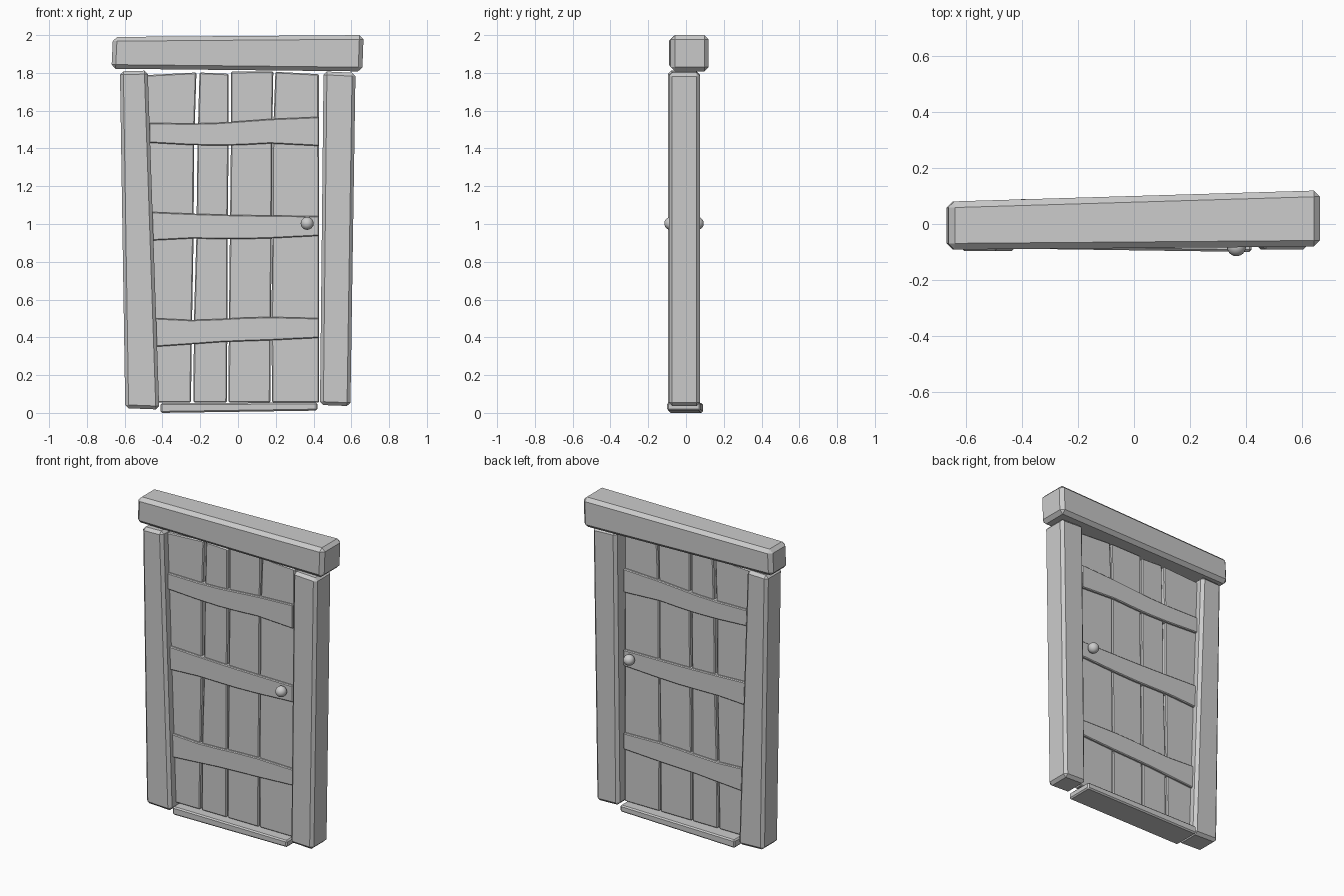
import bpy, bmesh, math

if "Cube" in bpy.data.objects:
    bpy.data.objects.remove(bpy.data.objects["Cube"])


def solid(name, outline, front, back, bevel, smooth=False):
    """Extrude an (x, z) outline; front/back are (y at x=0, slope along x)."""
    bm = bmesh.new()
    f = [bm.verts.new((x, front[0] + front[1] * x, z)) for x, z in outline]
    b = [bm.verts.new((x, back[0] + back[1] * x, z)) for x, z in outline]
    bm.faces.new(f)
    bm.faces.new(b[::-1])
    n = len(outline)
    for i in range(n):
        j = (i + 1) % n
        bm.faces.new((f[j], f[i], b[i], b[j]))
    bmesh.ops.recalc_face_normals(bm, faces=bm.faces)
    # Bevel only the sharp edges, leaving the gentle bends of the outline
    sharp = [e for e in bm.edges if e.calc_face_angle() > math.radians(40)]
    bmesh.ops.bevel(bm, geom=sharp, offset=bevel, segments=1,
                    profile=0.5, affect='EDGES')
    mesh = bpy.data.meshes.new(name)
    bm.to_mesh(mesh)
    bm.free()
    ob = bpy.data.objects.new(name, mesh)
    bpy.context.collection.objects.link(ob)
    if smooth:
        bpy.ops.object.select_all(action='DESELECT')
        ob.select_set(True)
        bpy.context.view_layer.objects.active = ob
        bpy.ops.object.shade_smooth_by_angle(angle=math.radians(30))
    return ob


# Frame: heavy lintel, two leaning posts and a thin threshold
solid("lintel", [(-.67, 1.822), (.658, 1.808), (.665, 2.0), (-.662, 1.99)],
      (-.086, .008), (.1, .03), .022)
solid("left_post", [(-.597, .025), (-.417, .018), (-.478, 1.812), (-.625, 1.808)],
      (-.096, 0), (.067, 0), .018)
solid("right_post", [(.434, .042), (.595, .036), (.622, 1.8), (.453, 1.808)],
      (-.091, 0), (.074, 0), .018)
solid("threshold", [(-.41, .0), (.42, .012), (.42, .055), (-.41, .052)],
      (-.094, -.014), (.083, -.016), .008)

# Door planks: left and right edges from top to bottom
levels = [1.8, 1.4, .95, .5, .055]
planks = [
    ([-.49, -.48, -.46, -.445, -.43], [-.22, -.233, -.235, -.243, -.249], 1.788, 1.802),
    ([-.204, -.215, -.22, -.233, -.236], [-.05, -.05, -.055, -.056, -.059], 1.802, 1.795),
    ([-.038, -.038, -.043, -.048, -.051], [.187, .18, .179, .174, .171], 1.806, 1.808),
    ([.198, .183, .182, .177, .18], [.428, .428, .43, .43, .43], 1.806, 1.793),
]
for i, (left, right, zl, zr) in enumerate(planks):
    zs_l, zs_r = [zl] + levels[1:], [zr] + levels[1:]
    outline = list(zip(left, zs_l))[::-1] and \
        list(zip(left, zs_l)) + list(zip(right, zs_r))[::-1]
    solid(f"plank_{i + 1}", outline, (-.036, 0), (.016, 0), .006, True)

# Cross bars: wavy top and bottom edges, thicker than the planks
bar_x = [-.47, -.25, -.1, .02, .17, .428]
bars = {
    "upper_bar": ([1.535, 1.532, 1.536, 1.545, 1.556, 1.567],
                  [1.43, 1.418, 1.415, 1.418, 1.426, 1.413]),
    "middle_bar": ([1.064, 1.055, 1.05, 1.047, 1.045, 1.042],
                   [.912, .923, .921, .92, .924, .937]),
    "lower_bar": ([.503, .492, .497, .504, .508, .502],
                  [.348, .363, .374, .379, .384, .397]),
}
for name, (top, bottom) in bars.items():
    solid(name, list(zip(bar_x, bottom)) + list(zip(bar_x, top))[::-1],
          (-.051, 0), (.031, 0), .005, True)

# Round knobs on both sides, with a spindle through the door
for name, y in (("front_knob", -.081), ("back_knob", .06)):
    bpy.ops.mesh.primitive_uv_sphere_add(segments=24, ring_count=12, radius=.034,
                                         location=(.366, y, 1.003))
    bpy.context.object.name = name
    bpy.ops.object.shade_smooth_by_angle()
bpy.ops.mesh.primitive_cylinder_add(vertices=16, radius=.014, depth=.13,
                                    location=(.366, -.01, 1.003),
                                    rotation=(math.pi / 2, 0, 0))
bpy.context.object.name = "knob_spindle"
bpy.ops.object.shade_smooth_by_angle()
